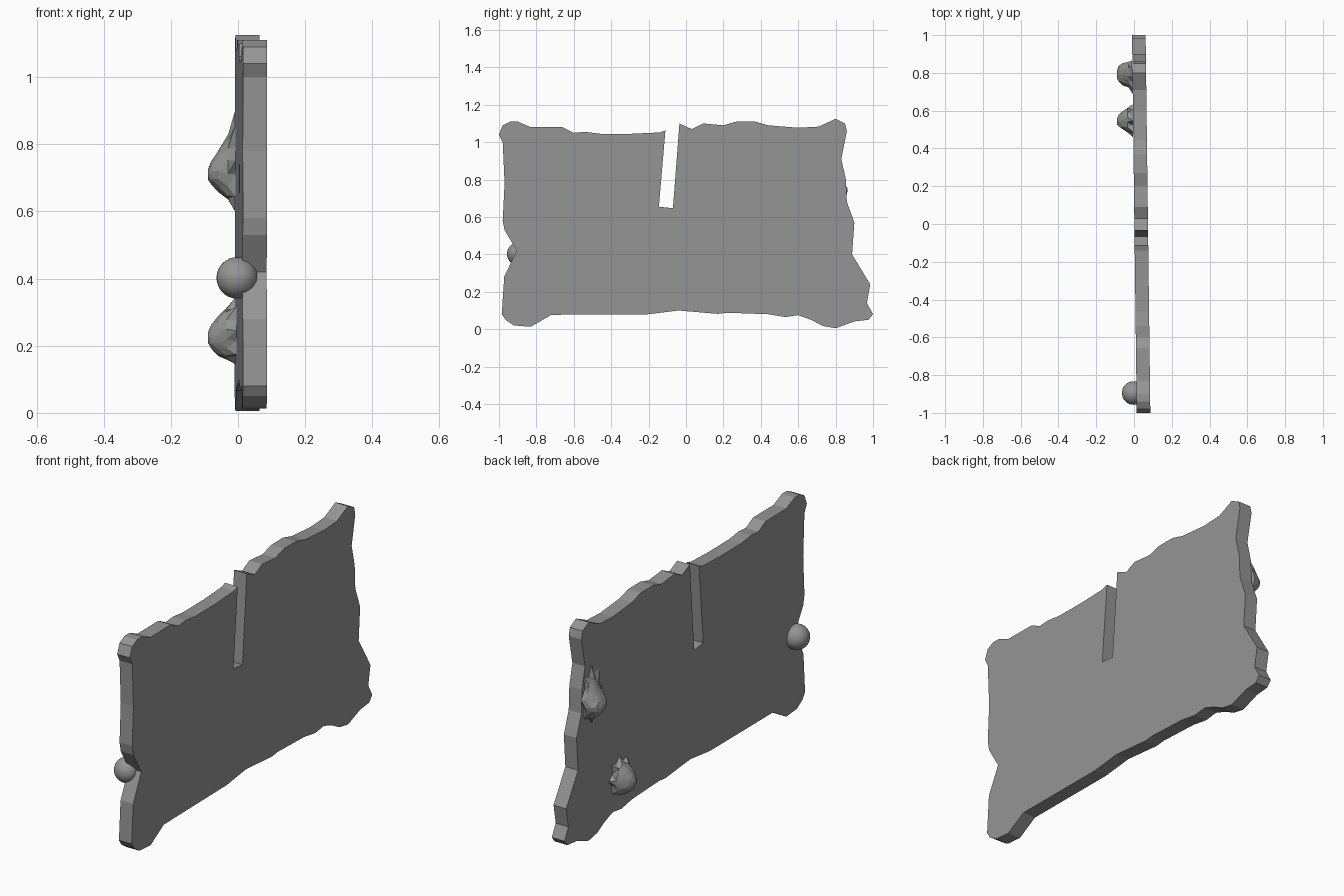
import bpy, bmesh, math, random

if "Cube" in bpy.data.objects:
    bpy.data.objects.remove(bpy.data.objects["Cube"])
random.seed(4)

grey = bpy.data.materials.new("stone grey")
grey.diffuse_color = (0.30, 0.30, 0.30, 1)
grey.use_nodes = True
grey.node_tree.nodes["Principled BSDF"].inputs["Base Color"].default_value = grey.diffuse_color


def make(name, bm):
    bmesh.ops.recalc_face_normals(bm, faces=bm.faces)
    me = bpy.data.meshes.new(name)
    bm.to_mesh(me)
    bm.free()
    me.materials.append(grey)
    ob = bpy.data.objects.new(name, me)
    bpy.context.collection.objects.link(ob)
    return ob


# Slab outline (y, z), one edge at a time, with the open slot in the top edge
top_left = [(-1, 1.04), (-.98, 1.09), (-.94, 1.11), (-.9, 1.11), (-.83, 1.08), (-.66, 1.08),
            (-.6, 1.05), (-.54, 1.055), (-.46, 1.045), (-.29, 1.045), (-.14, 1.052), (-.11, 1.063)]
slot = [(-.145, .655), (-.07, .647)]
top_right = [(-.035, 1.10), (.03, 1.07), (.09, 1.10), (.2, 1.09), (.27, 1.11), (.37, 1.11),
             (.44, 1.09), (.6, 1.077), (.71, 1.083), (.8, 1.125), (.85, 1.10), (.86, 1.06)]
right = [(.83, .91), (.855, .8), (.86, .68), (.9, .57), (.888, .40), (.985, .24), (.967, .14), (1, .08)]
bottom = [(.975, .05), (.9, .042), (.8, .005), (.73, .018), (.67, .05), (.6, .075), (.53, .065),
          (.44, .08), (.22, .088), (.17, .082), (-.04, .1), (-.2, .08), (-.72, .077), (-.83, .013)]
left = [(-.92, .02), (-.965, .05), (-.985, .08), (-.972, .28), (-.905, .42), (-.97, .53),
        (-.98, .58), (-.97, .78), (-.98, 1.0)]
outline = top_left + slot + top_right + right + bottom + left


def face_x(y):
    """Position of the slab's -x face, which is turned slightly."""
    return 0.002 - 0.0125 * y


bm = bmesh.new()
a = [bm.verts.new((face_x(y), y, z)) for y, z in outline]
b = [bm.verts.new((face_x(y) + 0.072, y, z)) for y, z in outline]
bm.faces.new(a)
bm.faces.new(b[::-1])
n = len(a)
for i in range(n):
    j = (i + 1) % n
    bm.faces.new((a[i], b[i], b[j], a[j]))
make("slab", bm)

# Round knob
bm = bmesh.new()
bmesh.ops.create_uvsphere(bm, u_segments=32, v_segments=16, radius=0.062)
bmesh.ops.translate(bm, verts=bm.verts, vec=(-0.002, -0.895, 0.402))
knob = make("knob", bm)
for p in knob.data.polygons:
    p.use_smooth = True


# Rough faceted lumps with a ragged foot; rings are (x, y min, y max, z min, z max)
def lump(name, rings, sides=16):
    bm = bmesh.new()
    loops = []
    for k, (x, y0, y1, z0, z1) in enumerate(rings):
        loop = []
        for i in range(sides):
            t = math.tau * (i + 0.5 * (k % 2)) / sides
            if k == 0:
                s = 1.0 if i % 2 == 0 else random.uniform(0.68, 0.82)
            else:
                s = random.uniform(0.92, 1.04)
            y = (y0 + y1) / 2 + s * (y1 - y0) / 2 * math.cos(t)
            z = (z0 + z1) / 2 + s * (z1 - z0) / 2 * math.sin(t)
            loop.append(bm.verts.new((x if k else face_x(y) - 0.001, y, z)))
        loops.append(loop)
    for lo, hi in zip(loops, loops[1:]):
        for i in range(sides):
            j = (i + 1) % sides
            bm.faces.new((lo[i], lo[j], hi[j], hi[i]))
    bm.faces.new(loops[0])
    bm.faces.new(loops[-1])
    bmesh.ops.triangulate(bm, faces=[f for f in bm.faces if len(f.verts) == 4])
    make(name, bm)


lump("upper_lump", [(0, .69, .865, .60, .90), (-.03, .725, .858, .63, .835),
                    (-.06, .735, .85, .66, .78), (-.08, .75, .84, .68, .75),
                    (-.09, .77, .815, .695, .725)])
lump("lower_lump", [(0, .46, .635, .145, .345), (-.035, .485, .62, .155, .312),
                    (-.06, .50, .60, .17, .29), (-.08, .515, .58, .19, .262),
                    (-.09, .53, .56, .21, .24)])
